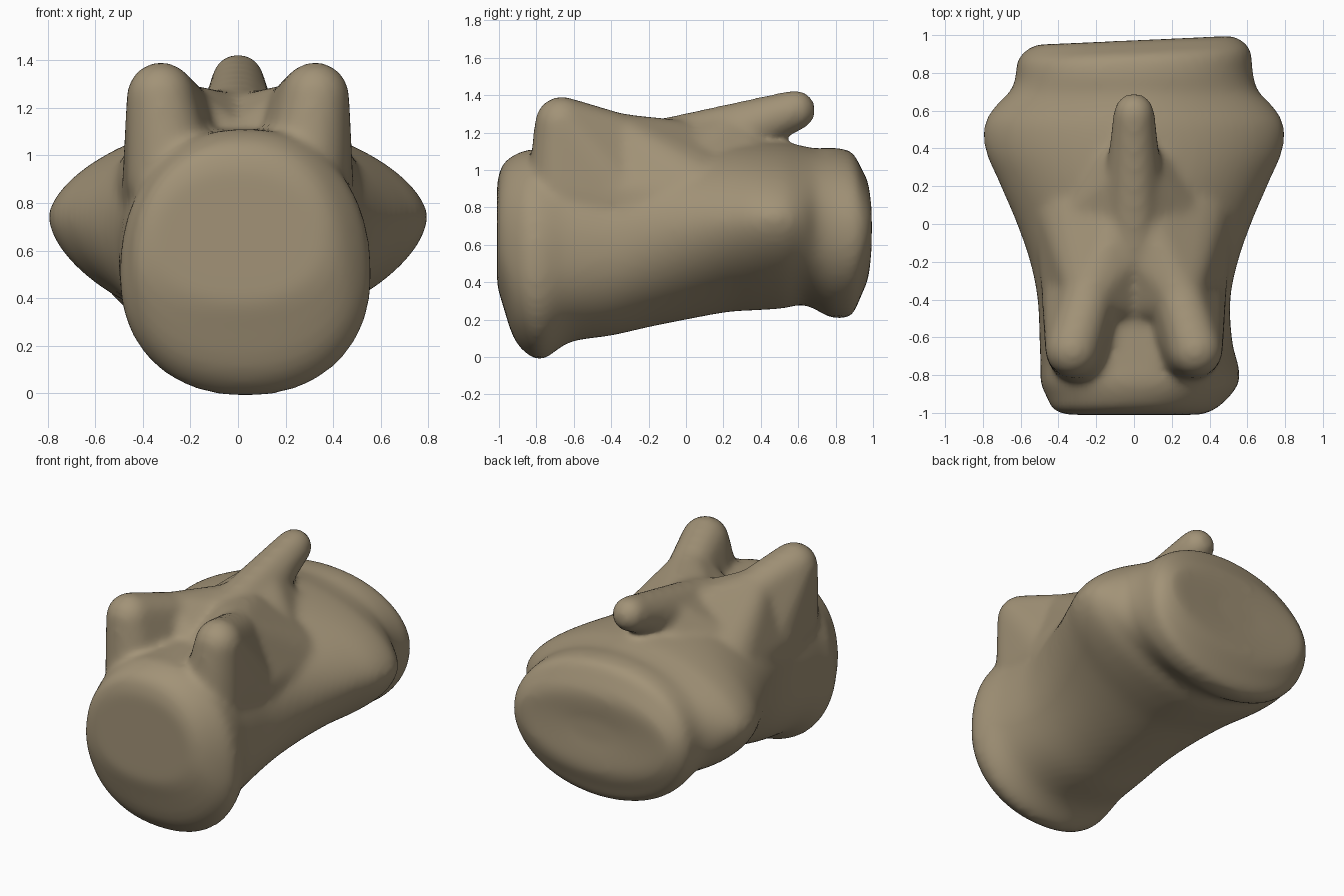
import bpy, bmesh, math
from mathutils import Vector

if "Cube" in bpy.data.objects:
    bpy.data.objects.remove(bpy.data.objects["Cube"])

bone = bpy.data.materials.new("tan bone")
bone.diffuse_color = (0.36, 0.29, 0.185, 1)
bone.use_nodes = True
bone.node_tree.nodes["Principled BSDF"].inputs["Base Color"].default_value = bone.diffuse_color

bm = bmesh.new()


def smooth_steps(rows, steps=4):
    """Catmull-Rom in-between rows, so that the loft has no bands."""
    out = []
    for k in range(len(rows) - 1):
        p = [rows[max(0, min(len(rows) - 1, k + d))] for d in (-1, 0, 1, 2)]
        for s in range(steps):
            t = s / steps
            out.append([0.5 * (2 * b + (c - a) * t + (2 * a - 5 * b + 4 * c - d) * t * t
                               + (3 * b - a - 3 * c + d) * t ** 3) for a, b, c, d in zip(*p)])
    return out + [rows[-1]]


def loft(sections, n=64):
    """Closed skin through cross-sections: y, x centre, half width, bottom, widest z, top, exponent."""
    rings = []
    for y, xc, hw, zb, zm, zt, e in smooth_steps(sections):
        ring = []
        for i in range(n):
            a = 2 * math.pi * i / n
            c, s = math.cos(a), math.sin(a)
            x = xc + hw * math.copysign(abs(c) ** (2 / e), c)
            h = zt - zm if s > 0 else zm - zb
            z = zm + h * math.copysign(abs(s) ** (2 / e), s)
            tilt = 0.045 * x * max(0, min(1, (y - 0.7) / 0.15))
            ring.append(bm.verts.new((x, y + tilt, z)))
        rings.append(ring)
    for r0, r1 in zip(rings, rings[1:]):
        for i in range(n):
            j = (i + 1) % n
            bm.faces.new((r0[i], r0[j], r1[j], r1[i]))
    bm.faces.new(rings[0][::-1])
    bm.faces.new(rings[-1])


def ball_points(x, y, z, r, n=160):
    """Points spread evenly over a ball."""
    for i in range(n):
        h = 1 - 2 * (i + 0.5) / n
        w, a = math.sqrt(1 - h * h), i * 2.399963
        yield Vector((x + r * w * math.cos(a), y + r * w * math.sin(a), z + r * h))


def lump(*balls):
    """Rounded lump: convex hull of balls (x, y, z, radius)."""
    hull = bmesh.new()
    for ball in balls:
        for co in ball_points(*ball):
            hull.verts.new(co)
    bmesh.ops.convex_hull(hull, input=hull.verts[:])
    for v in [v for v in hull.verts if not v.link_faces]:
        hull.verts.remove(v)
    bmesh.ops.recalc_face_normals(hull, faces=hull.faces[:])
    part = bpy.data.meshes.new("lump_part")
    hull.to_mesh(part)
    hull.free()
    bm.from_mesh(part)
    bpy.data.meshes.remove(part)


# Main body: front disc, waist, flared side wings, dished back disc
loft([
    (-1.01, 0.00, 0.36, 0.38, 0.64, 0.94, 2.2),
    (-0.98, 0.00, 0.43, 0.28, 0.58, 1.03, 2.2),
    (-0.92, 0.02, 0.48, 0.10, 0.52, 1.08, 2.2),
    (-0.84, 0.03, 0.525, 0.01, 0.50, 1.11, 2.2),
    (-0.76, 0.03, 0.525, -0.01, 0.50, 1.11, 2.2),
    (-0.62, 0.01, 0.51, 0.08, 0.54, 1.11, 2.2),
    (-0.40, 0.00, 0.51, 0.115, 0.60, 1.11, 2.15),
    (-0.20, 0.00, 0.55, 0.16, 0.66, 1.12, 2.0),
    (0.00, 0.00, 0.62, 0.20, 0.70, 1.14, 1.85),
    (0.22, 0.00, 0.715, 0.24, 0.73, 1.16, 1.75),
    (0.38, 0.00, 0.785, 0.25, 0.74, 1.16, 1.7),
    (0.52, 0.00, 0.795, 0.26, 0.74, 1.15, 1.7),
    (0.62, 0.00, 0.74, 0.28, 0.73, 1.13, 1.75),
    (0.70, 0.00, 0.66, 0.25, 0.71, 1.115, 1.95),
    (0.78, 0.00, 0.63, 0.21, 0.68, 1.12, 2.1),
    (0.88, 0.00, 0.62, 0.22, 0.68, 1.10, 2.1),
    (0.93, 0.00, 0.59, 0.32, 0.68, 1.02, 2.1),
    (0.97, 0.00, 0.52, 0.42, 0.70, 0.93, 2.1),
    (0.97, 0.00, 0.38, 0.52, 0.70, 0.84, 2.1),
    (0.96, 0.00, 0.15, 0.62, 0.70, 0.76, 2.1),
])
bmesh.ops.recalc_face_normals(bm, faces=bm.faces[:])

# Paired front knobs, with ridges that slope into the body and run back to the spine
for s in (-1, 1):
    knob = (s * 0.325, -0.665, 1.25, 0.145)
    ridge = (s * 0.235, -0.36, 1.165, 0.14)
    root = (s * 0.09, -0.05, 1.12, 0.15)
    lump(knob, ridge, (s * 0.28, -0.66, 0.90, 0.19), (s * 0.24, -0.36, 0.85, 0.25))
    lump(ridge, root, (s * 0.24, -0.36, 0.85, 0.25), (s * 0.28, 0.05, 0.85, 0.25))
    # Low webs closing the valley between the ridges
    lump(root, ridge, (0, -0.40, 0.98, 0.15), (0, -0.1, 1.1, 0.15))

# Rear-pointing spine on a spread base
lump((0, -0.15, 1.12, 0.15), (0, 0.25, 1.195, 0.14),
     (-0.24, 0, 0.9, 0.22), (0.24, 0, 0.9, 0.22), (-0.1, 0.3, 1.0, 0.17), (0.1, 0.3, 1.0, 0.17))
lump((0, -0.15, 1.12, 0.15), (0, 0.25, 1.195, 0.15), (0, 0.585, 1.32, 0.11))

mesh = bpy.data.meshes.new("vertebra")
bm.to_mesh(mesh)
bm.free()
obj = bpy.data.objects.new("vertebra", mesh)
bpy.context.collection.objects.link(obj)
mesh.materials.append(bone)

# Fuse the parts into one skin and soften the joins
fuse = obj.modifiers.new("fuse", 'REMESH')
fuse.mode = 'VOXEL'
fuse.voxel_size = 0.022
fuse.use_smooth_shade = True
soft = obj.modifiers.new("soften", 'SMOOTH')
soft.factor = 0.5
soft.iterations = 14
